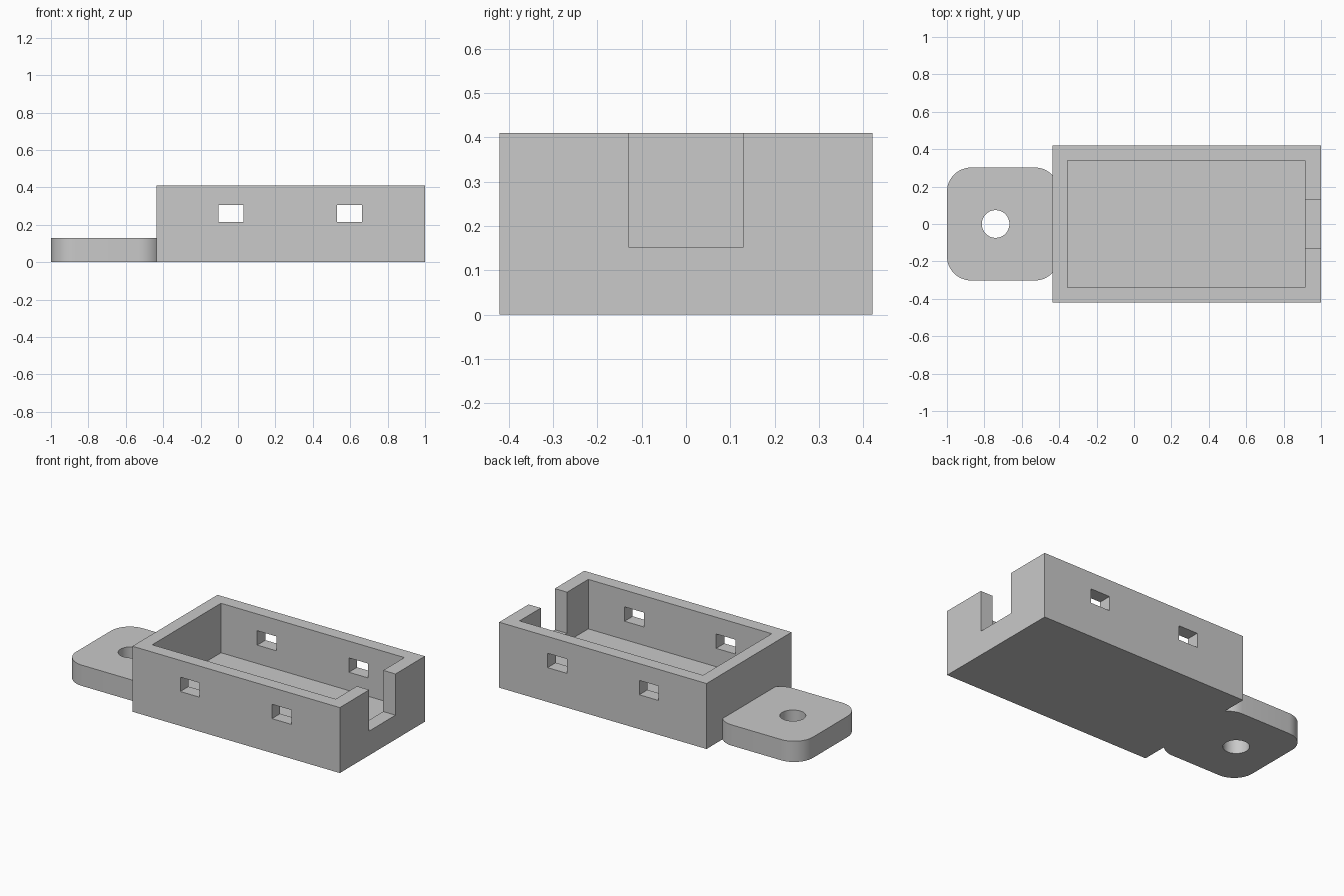
import bpy
import bmesh
import math

default = bpy.data.objects.get("Cube")
if default:
    bpy.data.objects.remove(default, do_unlink=True)

grey = bpy.data.materials.new("light_grey")
grey.use_nodes = True
COLOUR = (0.585, 0.585, 0.585, 1)
grey.diffuse_color = COLOUR
grey.node_tree.nodes["Principled BSDF"].inputs["Base Color"].default_value = COLOUR


def add_object(name, bm):
    bmesh.ops.recalc_face_normals(bm, faces=bm.faces)
    mesh = bpy.data.meshes.new(name)
    bm.to_mesh(mesh)
    bm.free()
    mesh.materials.append(grey)
    obj = bpy.data.objects.new(name, mesh)
    bpy.context.collection.objects.link(obj)
    return obj


def box(name, xs, ys, zs):
    """Axis-aligned block given its extents."""
    bm = bmesh.new()
    bmesh.ops.create_cube(bm, size=1)
    for v in bm.verts:
        v.co = [lo + (c + 0.5) * (hi - lo) for c, (lo, hi) in zip(v.co, (xs, ys, zs))]
    return add_object(name, bm)


def prism(name, outline, z0, z1):
    """Extrude a flat outline upwards."""
    bm = bmesh.new()
    face = bm.faces.new([bm.verts.new((x, y, z0)) for x, y in outline])
    top = bmesh.ops.extrude_face_region(bm, geom=[face])["geom"]
    for v in top:
        if isinstance(v, bmesh.types.BMVert):
            v.co.z = z1
    return add_object(name, bm)


def arc(cx, cy, r, start, sweep, steps):
    angles = [math.radians(start + sweep * i / steps) for i in range(steps + 1)]
    return [(cx + r * math.cos(a), cy + r * math.sin(a)) for a in angles]


def combine(target, tool, operation):
    mod = target.modifiers.new(operation.title(), "BOOLEAN")
    mod.operation = operation
    mod.solver = "EXACT"
    mod.object = tool
    bpy.context.view_layer.objects.active = target
    bpy.ops.object.modifier_apply(modifier=mod.name)
    bpy.data.objects.remove(tool, do_unlink=True)


# Open tray: block, cavity, end notch and side windows
tray = box("tray_with_tab", (-0.437, 1.0), (-0.421, 0.421), (0, 0.41))
combine(tray, box("cavity", (-0.356, 0.915), (-0.34, 0.34), (0.1, 0.6)), "DIFFERENCE")
combine(tray, box("notch", (0.85, 1.2), (-0.13, 0.13), (0.152, 0.6)), "DIFFERENCE")
for x in (-0.038, 0.597):
    window = box("window", (x - 0.067, x + 0.067), (-0.6, 0.6), (0.215, 0.305))
    combine(tray, window, "DIFFERENCE")

# Mounting tab with rounded corners and a screw hole
R = 0.13
outline = []
for cx, cy, start in ((-0.53, 0.172, 0), (-0.87, 0.172, 90), (-0.87, -0.172, 180), (-0.53, -0.172, 270)):
    outline += arc(cx, cy, R, start, 90, 12)
tab = prism("mounting_tab", outline, 0, 0.13)
hole = prism("screw_hole", arc(-0.74, 0, 0.074, 0, 360, 48)[:-1], -0.1, 0.3)
combine(tab, hole, "DIFFERENCE")
combine(tray, tab, "UNION")

# Smooth the rounded walls, keep the edges crisp
bpy.ops.object.select_all(action="DESELECT")
tray.select_set(True)
bpy.context.view_layer.objects.active = tray
bpy.ops.object.shade_smooth_by_angle(angle=math.radians(30))
